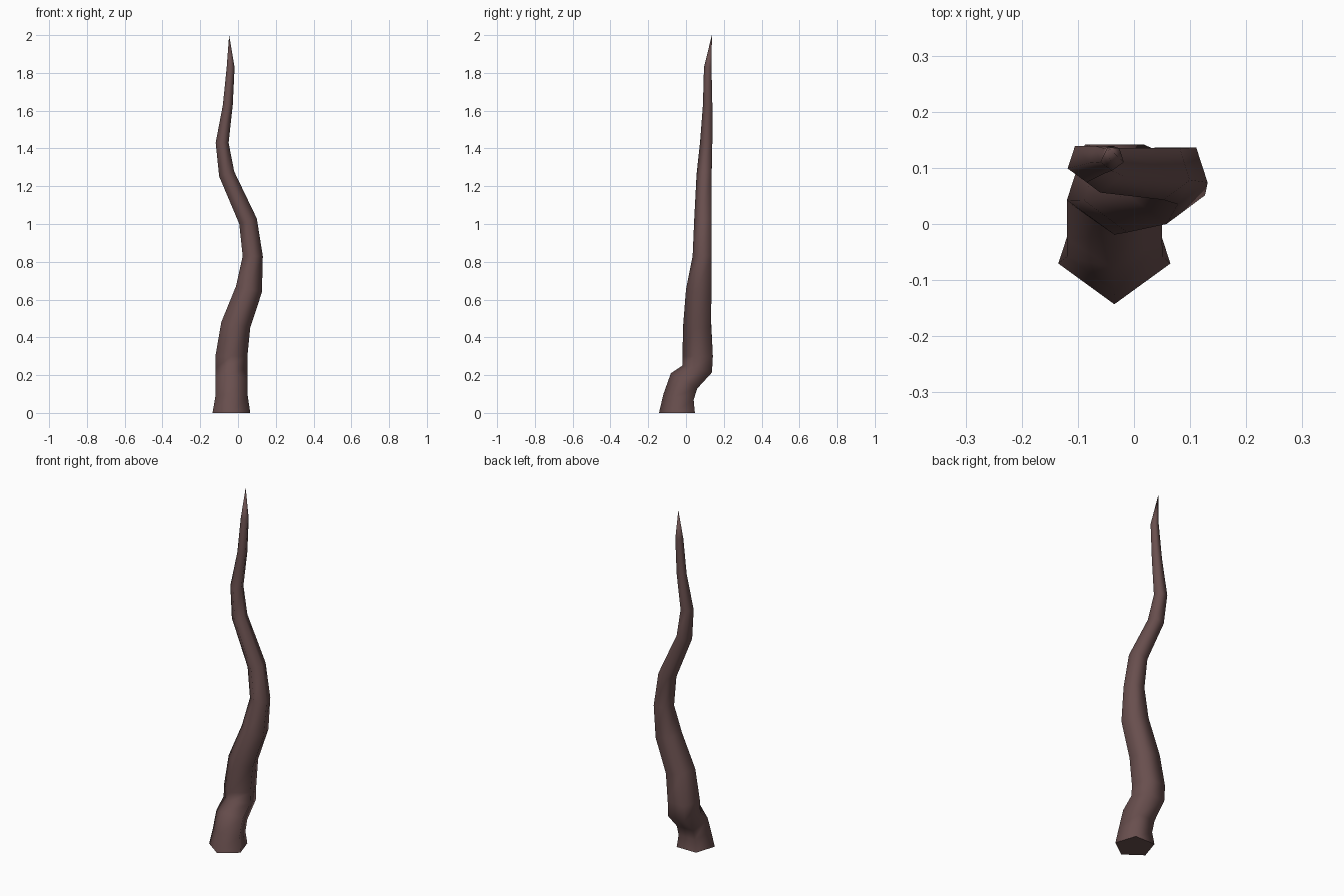
import bpy, bmesh
from math import radians, sin, cos, pi
from mathutils import Vector, Euler

cube = bpy.data.objects.get("Cube")
if cube:
    bpy.data.objects.remove(cube, do_unlink=True)

SIDES = 5
TIP = (-0.047, 0.137, 2.0)
# Cross-sections from the foot up: centre x, y, z, radius, pitch, roll (degrees)
RINGS = [
    (-0.035, -0.038, 0.0, 0.105, 0, 0),
    (-0.034, -0.031, 0.083, 0.09, -11, 0),
    (-0.035, -0.003, 0.165, 0.089, -30, 0),
    (-0.035, 0.067, 0.23, 0.089, -13, 0),
    (-0.035, 0.07, 0.3, 0.089, 0, 0),
    (-0.012, 0.067, 0.465, 0.082, 0, 11),
    (0.058, 0.074, 0.655, 0.074, 0, 13),
    (0.078, 0.091, 0.83, 0.056, 0, 0),
    (0.053, 0.094, 1.015, 0.051, 0, -17),
    (-0.06, 0.1, 1.265, 0.044, 0, -18),
    (-0.084, 0.11, 1.43, 0.036, 0, 0),
    (-0.054, 0.117, 1.63, 0.0275, 0, 0),
    (-0.039, 0.117, 1.83, 0.022, 0, 0),
]

# Dull brown bark
bark = bpy.data.materials.new("dull_brown_bark")
bark.use_nodes = True
color = (0.14, 0.078, 0.076, 1)
bark.diffuse_color = color
shader = bark.node_tree.nodes["Principled BSDF"]
shader.inputs["Base Color"].default_value = color
shader.inputs["Roughness"].default_value = 0.9

# Winding branch: pentagonal rings with a corner to the front, closed by a point
bm = bmesh.new()
loops = []
for x, y, z, radius, pitch, roll in RINGS:
    turn = Euler((radians(pitch), radians(roll), 0)).to_matrix()
    loop = []
    for i in range(SIDES):
        a = -pi / 2 + 2 * pi * i / SIDES
        corner = turn @ Vector((cos(a), sin(a), 0)) * radius
        loop.append(bm.verts.new(corner + Vector((x, y, z))))
    loops.append(loop)
tip = bm.verts.new(TIP)
bm.faces.new(loops[0])
for i in range(SIDES):
    j = (i + 1) % SIDES
    for low, high in zip(loops, loops[1:]):
        bm.faces.new((low[i], low[j], high[j], high[i]))
    bm.faces.new((loops[-1][i], loops[-1][j], tip))
bmesh.ops.recalc_face_normals(bm, faces=bm.faces)
mesh = bpy.data.meshes.new("winding_branch")
bm.to_mesh(mesh)
bm.free()
mesh.materials.append(bark)
branch = bpy.data.objects.new("winding_branch", mesh)
bpy.context.collection.objects.link(branch)

# Soft sides, sharp foot
bpy.ops.object.select_all(action="DESELECT")
branch.select_set(True)
bpy.context.view_layer.objects.active = branch
bpy.ops.object.shade_smooth_by_angle(angle=radians(80))
